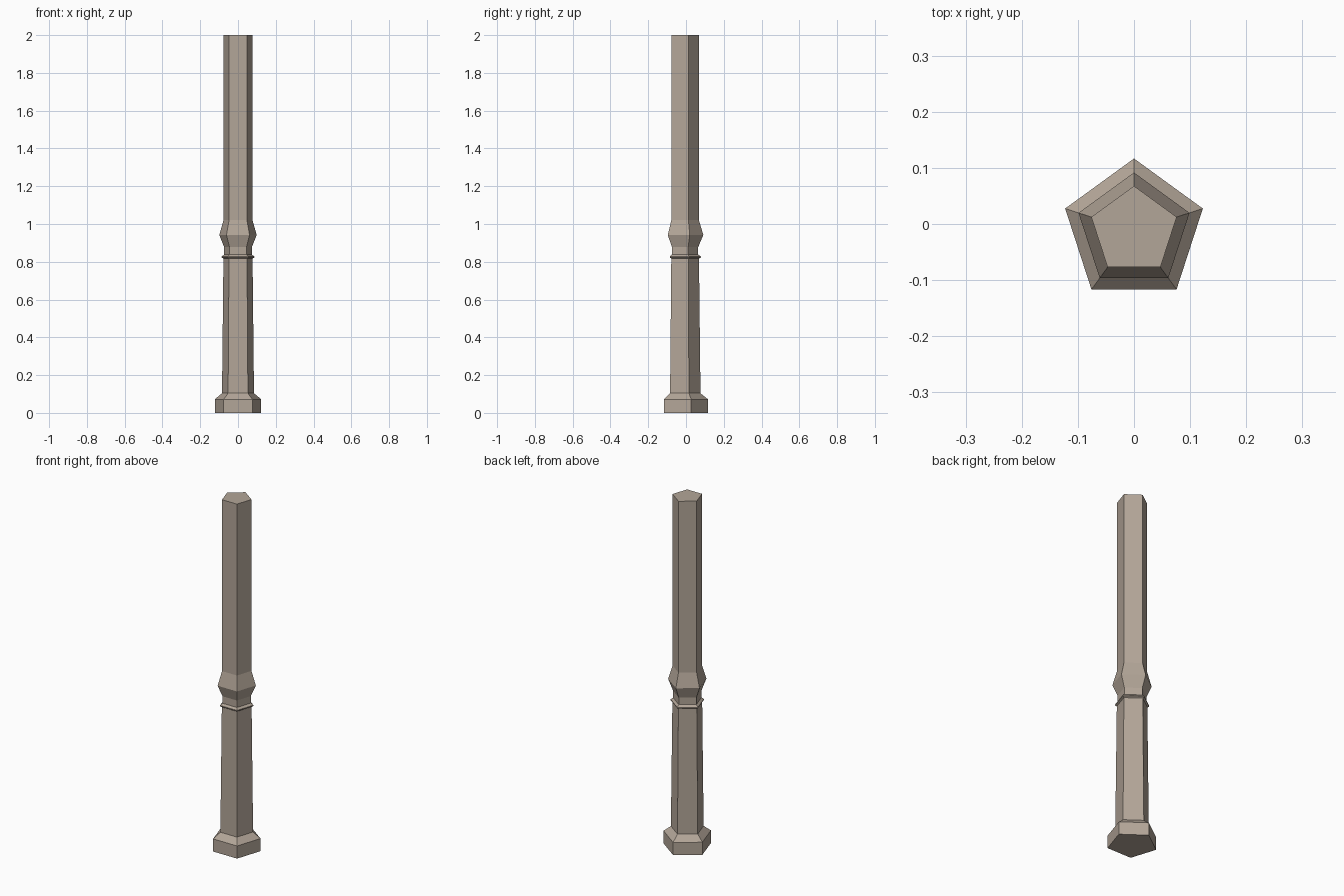
import bpy, bmesh, math

if "Cube" in bpy.data.objects:
    bpy.data.objects.remove(bpy.data.objects["Cube"])

SIDES = 5
CENTRE_Y = -0.0123   # puts the pentagon's bounding box on y = 0

stone = bpy.data.materials.new("warm grey stone")
stone.diffuse_color = (0.45, 0.38, 0.315, 1)
stone.use_nodes = True
stone.node_tree.nodes["Principled BSDF"].inputs["Base Color"].default_value = stone.diffuse_color

# Post profile: (circumradius, height)
PROFILE = [
    (0.129, 0.0), (0.129, 0.072),     # plinth
    (0.089, 0.104), (0.081, 0.817),   # tapered lower shaft
    (0.091, 0.823), (0.091, 0.828),   # thin collar
    (0.077, 0.838), (0.077, 0.878),   # neck
    (0.104, 0.942), (0.080, 1.022),   # faceted bulge
    (0.080, 2.0),                     # upper shaft
]


def pentagon_loft(name, profile):
    bm = bmesh.new()
    rings = []
    for r, z in profile:
        angles = [math.pi / 2 + i * math.tau / SIDES for i in range(SIDES)]
        rings.append([bm.verts.new((r * math.cos(a), r * math.sin(a) + CENTRE_Y, z))
                      for a in angles])
    for low, high in zip(rings, rings[1:]):
        for i in range(SIDES):
            j = (i + 1) % SIDES
            bm.faces.new((low[i], low[j], high[j], high[i]))
    bm.faces.new(rings[0][::-1])
    bm.faces.new(rings[-1])
    mesh = bpy.data.meshes.new(name)
    bm.to_mesh(mesh)
    bm.free()
    mesh.materials.append(stone)
    obj = bpy.data.objects.new(name, mesh)
    bpy.context.collection.objects.link(obj)


pentagon_loft("pentagonal_post", PROFILE)
